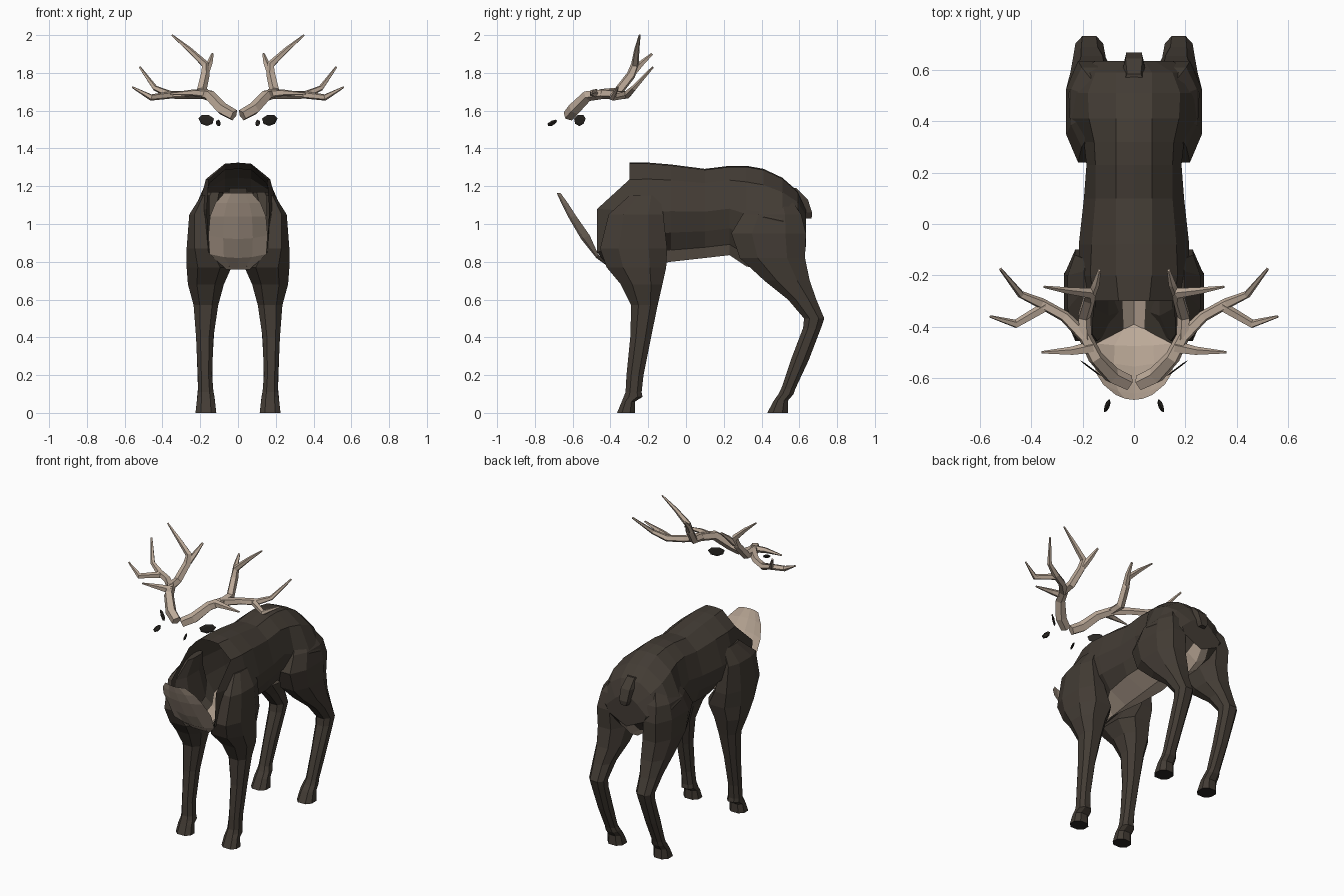
import bpy, bmesh, math
from mathutils import Vector


def material(name, rgb):
    m = bpy.data.materials.new(name)
    m.diffuse_color = (*rgb, 1)
    return m


FUR = material("dark_fur", (0.056, 0.045, 0.035))
CREAM = material("cream", (0.51, 0.405, 0.32))
BLACK = material("black", (0.022, 0.019, 0.016))


def make(name, bm, mats, mirror=False, recalc=True):
    if recalc:
        bmesh.ops.recalc_face_normals(bm, faces=bm.faces[:])
    me = bpy.data.meshes.new(name)
    bm.to_mesh(me)
    bm.free()
    for m in mats:
        me.materials.append(m)
    ob = bpy.data.objects.new(name, me)
    bpy.context.collection.objects.link(ob)
    if mirror:
        ob.modifiers.new("mirror", 'MIRROR')
    return ob


def loft(bm, rings, cap_start=True, cap_end=True):
    """Skin closed rings; returns faces as rows."""
    vs = [[bm.verts.new(p) for p in r] for r in rings]
    n = len(rings[0])
    rows = []
    for a, b in zip(vs, vs[1:]):
        rows.append([bm.faces.new((a[i], a[(i + 1) % n], b[(i + 1) % n], b[i])) for i in range(n)])
    start = bm.faces.new(vs[0]) if cap_start else None
    end = bm.faces.new(vs[-1]) if cap_end else None
    return rows, start, end


# Torso: half outlines along y, closed by mirroring, open at the neck
def full(half):
    return half + [(-x, y, z) for x, y, z in reversed(half[1:-1])]


opening = [(0, -.30, 1.325), (.06, -.30, 1.32), (.155, -.30, 1.235), (.165, -.47, 1.08),
           (.155, -.47, .85), (.04, -.41, .772), (0, -.39, .765)]
# y, top z, upper half width, middle half width, bottom z, belly half width
stations = [
    (-.20, 1.325, .17, .215, .78, .05),
    (-.08, 1.315, .165, .215, .80, .12),
    (.10, 1.292, .15, .195, .82, .14),
    (.23, 1.308, .15, .185, .835, .13),
    (.32, 1.308, .155, .195, .775, .10),
    (.41, 1.292, .175, .25, .762, .09),
    (.51, 1.245, .18, .255, .768, .08),
    (.59, 1.175, .15, .222, .81, .07),
    (.635, 1.08, .08, .15, .88, .055),
]
rings = [full(opening)]
for y, zt, wu, wm, zb, wb in stations:
    h = zt - zb
    rings.append(full([(0, y, zt), (.07 if wu > .1 else .04, y, zt - .006), (wu, y, zt - .16 * h),
                       (wm, y, zb + .52 * h), (wm * .87, y, zb + .3 * h),
                       (wb, y, zb + .12 * h), (0, y, zb)]))
bm = bmesh.new()
rows, _, _ = loft(bm, rings, cap_start=False)
for row in rows:
    for i in (5, 6):  # underside strip
        row[i].material_index = 1
make("torso", bm, [FUR, CREAM])


# Legs: eight-sided rings given as z, front y, back y, inner x, outer x
def leg(name, table):
    bm = bmesh.new()
    rings = []
    for z, yf, yb, xi, xo in table:
        cx, cy, rx, ry = (xi + xo) / 2, (yf + yb) / 2, (xo - xi) / 2, (yb - yf) / 2
        shape = [(1, .45), (.5, 1), (-.5, 1), (-1, .45), (-1, -.45), (-.5, -1), (.5, -1), (1, -.45)]
        rings.append([(cx + rx * a, cy + ry * b, z) for a, b in shape])
    _, _, sole = loft(bm, rings)
    sole.material_index = 1
    make(name, bm, [FUR, BLACK], mirror=True)


leg("front_legs", [
    (1.15, -.30, -.14, .15, .195), (1.05, -.41, -.12, .15, .258), (.87, -.455, -.10, .10, .272),
    (.77, -.42, -.105, .035, .272), (.68, -.345, -.125, .075, .265), (.57, -.29, -.15, .105, .235),
    (.40, -.295, -.185, .13, .222), (.20, -.315, -.225, .137, .213), (.11, -.32, -.235, .13, .213),
    (.085, -.33, -.23, .125, .215), (.06, -.34, -.27, .122, .218), (0, -.365, -.27, .115, .225)])
leg("hind_legs", [
    (1.17, .40, .53, .08, .16), (1.05, .30, .61, .08, .245), (.95, .24, .635, .08, .264),
    (.82, .285, .63, .07, .262), (.70, .415, .655, .08, .248), (.60, .54, .69, .11, .237),
    (.50, .625, .732, .12, .228), (.45, .62, .715, .125, .224), (.28, .555, .65, .135, .217),
    (.13, .505, .58, .137, .212), (.10, .49, .57, .127, .215), (.065, .465, .54, .122, .218),
    (0, .43, .54, .115, .225)])

# Tail: short flat wedge on the rump
bm = bmesh.new()
loft(bm, [[(-w, y0, z), (w, y0, z), (w * .6, y1, z), (-w * .6, y1, z)]
          for z, w, y0, y1 in [(1.19, .045, .54, .585), (1.13, .055, .56, .645),
                               (1.06, .05, .58, .668), (1.03, .03, .60, .665)]])
make("tail", bm, [FUR])

# Throat bib: thin curved sheet rising forward from the chest
bib = [(-.39, .758, .06, .0), (-.475, .82, .15, .01), (-.555, .92, .157, .045),
       (-.625, 1.04, .148, .045), (-.66, 1.11, .12, .035), (-.685, 1.165, .072, .02)]
bm = bmesh.new()
grid = [[bm.verts.new((w * t, y + d * t * t, z + .02 * t * t * (d > 0) * (z < 1)))
         for t in (-1, -.5, 0, .5, 1)] for y, z, w, d in bib]
for a, b in zip(grid, grid[1:]):
    for i in range(4):
        bm.faces.new((a[i], a[i + 1], b[i + 1], b[i]))
make("throat_bib", bm, [CREAM], recalc=False)


# Antlers: tapered five-sided branches
def branch(bm, pts, radii):
    pts = [Vector(p) for p in pts]
    rings, side = [], None
    for i, p in enumerate(pts):
        t = (pts[min(i + 1, len(pts) - 1)] - pts[max(i - 1, 0)]).normalized()
        ref = side if side else Vector((0, 0, 1)).cross(t)
        side = (ref - t * ref.dot(t)).normalized()
        up = t.cross(side)
        rings.append([p + radii[i] * (math.cos(a) * side + math.sin(a) * up)
                      for a in (k * math.tau / 5 for k in range(5))])
    loft(bm, rings)


bm = bmesh.new()
# main beam sweeping outward
branch(bm, [(.022, -.62, 1.575), (.085, -.59, 1.61), (.15, -.52, 1.68), (.19, -.44, 1.69),
            (.27, -.36, 1.685), (.36, -.31, 1.685), (.44, -.275, 1.72), (.52, -.175, 1.83)],
       [.032, .035, .031, .028, .023, .022, .015, .006])
# upright stem with the tallest tip
branch(bm, [(.19, -.45, 1.69), (.195, -.36, 1.70), (.175, -.29, 1.79), (.175, -.27, 1.845),
            (.26, -.26, 1.925), (.35, -.245, 2.0)], [.026, .027, .025, .021, .014, .005])
# inner, front and outer tines
branch(bm, [(.17, -.28, 1.80), (.15, -.235, 1.85), (.135, -.18, 1.90)], [.02, .016, .007])
branch(bm, [(.16, -.48, 1.69), (.24, -.495, 1.695), (.36, -.50, 1.69)], [.026, .018, .005])
branch(bm, [(.34, -.32, 1.685), (.46, -.39, 1.67), (.56, -.36, 1.725)], [.021, .018, .005])
make("antlers", bm, [CREAM], mirror=True)


# Eyes and nostrils: thin faceted plates hanging in place
def plate(name, centre, along, up, bulge):
    c, u, v = Vector(centre), Vector(along), Vector(up)
    bm = bmesh.new()
    n = u.cross(v).normalized() * bulge
    outline = [(1, .2), (.6, .85), (-.3, 1), (-1, .45), (-.8, -.5), (-.1, -1), (.65, -.7)]
    loft(bm, [[c + u * a * s + v * b * s + n * k for a, b in outline]
              for s, k in ((.6, -.7), (1, 0), (.6, .7))])
    make(name, bm, [BLACK], mirror=True)


plate("eyes", (.168, -.562, 1.549), (.041, .031, .004), (0, 0, .03), .004)
plate("nostrils", (.104, -.708, 1.534), (-.010, .026, .009), (.008, .003, .015), .008)
